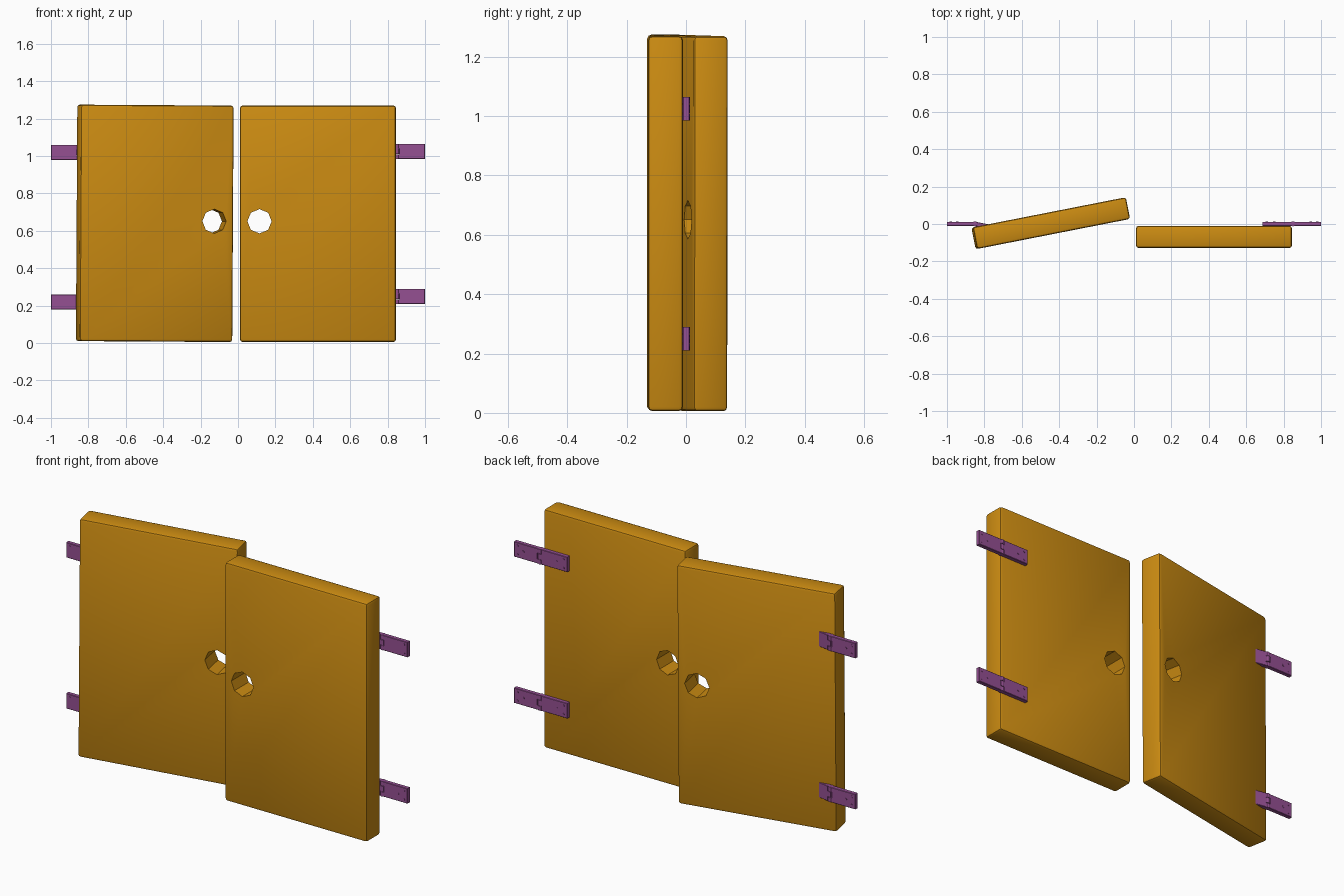
import bpy, bmesh
from math import radians, pi, cos, sin
from mathutils import Matrix, Vector

if "Cube" in bpy.data.objects:
    bpy.data.objects.remove(bpy.data.objects["Cube"])


def material(name, color):
    m = bpy.data.materials.new(name)
    m.diffuse_color = color
    m.use_nodes = True
    m.node_tree.nodes["Principled BSDF"].inputs["Base Color"].default_value = m.diffuse_color
    return m


WOOD = material("orange_wood", (0.60, 0.26, 0.006, 1))
METAL = material("purple_metal", (0.30, 0.08, 0.29, 1))


def finish(bm, name, mat, matrix=Matrix()):
    bm.transform(matrix)
    bmesh.ops.recalc_face_normals(bm, faces=bm.faces)
    me = bpy.data.meshes.new(name)
    bm.to_mesh(me)
    bm.free()
    me.materials.append(mat)
    ob = bpy.data.objects.new(name, me)
    bpy.context.collection.objects.link(ob)
    return ob


def add_cylinder(bm, r, depth, loc, axis, sides):
    rot = Matrix.Rotation(pi / 2, 4, 'X') if axis == 'Y' else Matrix()
    bmesh.ops.create_cone(bm, cap_ends=True, segments=sides, radius1=r, radius2=r,
                          depth=depth, matrix=Matrix.Translation(loc) @ rot)


# Door slab with rounded edges and an octagonal handle hole
def door(name, side, matrix):
    bm = bmesh.new()
    bmesh.ops.create_cube(bm, size=1)
    bm.transform(Matrix.Diagonal((0.834, 0.118, 1.264, 1)))
    bmesh.ops.bevel(bm, geom=bm.edges[:], offset=0.014, segments=2,
                    profile=0.5, affect='EDGES')
    slab = finish(bm, name, WOOD, matrix)
    bm = bmesh.new()
    add_cylinder(bm, 0.065, 0.4, (-0.3125 * side, 0, 0.013), 'Y', 8)
    cutter = finish(bm, name + "_hole_cutter", WOOD, matrix)
    cutter.hide_render = True
    cutter.hide_set(True)
    mod = slab.modifiers.new("handle_hole", 'BOOLEAN')
    mod.operation = 'DIFFERENCE'
    mod.solver = 'EXACT'
    mod.object = cutter
    bpy.context.view_layer.objects.active = slab
    bpy.ops.object.modifier_apply(modifier=mod.name)
    bpy.data.objects.remove(cutter)
    bpy.ops.object.select_all(action='DESELECT')
    slab.select_set(True)
    bpy.ops.object.shade_smooth_by_angle(angle=radians(40))


# Hinge leaf: outline in x/z extruded in y, with knuckles and screw heads
def leaf(name, outline, screws, knuckles, matrix):
    bm = bmesh.new()
    face = bm.faces.new([bm.verts.new((x, -0.011, z)) for x, z in outline])
    ext = bmesh.ops.extrude_face_region(bm, geom=[face])
    bmesh.ops.translate(bm, vec=(0, 0.023, 0),
                        verts=[v for v in ext['geom'] if isinstance(v, bmesh.types.BMVert)])
    bmesh.ops.bevel(bm, geom=[e for e in bm.edges if e.calc_length() > 0.07],
                    offset=0.002, segments=1, affect='EDGES')
    for x, z in screws:
        add_cylinder(bm, 0.006, 0.026, (x, 0.001, z), 'Y', 10)
    for z, h in knuckles:
        add_cylinder(bm, 0.0135, h, (0, 0.0005, z), 'Z', 12)
    finish(bm, name, METAL, matrix)


H, T = 0.04, 0.016
FRAME = [(0.15, -H), (0.15, H), (-0.008, H), (-0.008, T), (0.014, T),
         (0.014, -T), (-0.008, -T), (-0.008, -H)]
DOOR = [(-0.162, -H), (-0.162, H), (-0.011, H), (-0.011, T - 0.002), (0.010, T - 0.002),
        (0.010, 0.002 - T), (-0.011, 0.002 - T), (-0.011, -H)]


def hinge(name, side, z, swing):
    base = Matrix.Translation((0.85 * side, 0, z)) @ Matrix.Diagonal((side, 1, 1, 1))
    leaf(name + "_frame_leaf", FRAME, [(0.13, 0.023), (0.13, -0.023), (0.095, 0)],
         [(0.029, 0.022), (-0.029, 0.022)], base)
    leaf(name + "_door_leaf", DOOR, [(-0.14, 0.023), (-0.14, -0.023), (-0.1, 0)],
         [(0, 0.028)], base @ Matrix.Rotation(-swing, 4, 'Z'))


# Right door closed, left door ajar and slightly sagging
SWING = radians(11.1)
door("right_door", 1, Matrix.Translation((0.4275, -0.069, 0.638)))
door("left_door", -1, Matrix.Translation((-0.445, 0.004, 0.640))
     @ Matrix.Rotation(SWING, 4, 'Z') @ Matrix.Rotation(radians(0.35), 4, 'Y'))

for label, zr, zl in (("upper", 1.025, 1.02), ("lower", 0.25, 0.22)):
    hinge("right_" + label + "_hinge", 1, zr, 0)
    hinge("left_" + label + "_hinge", -1, zl, -SWING)
